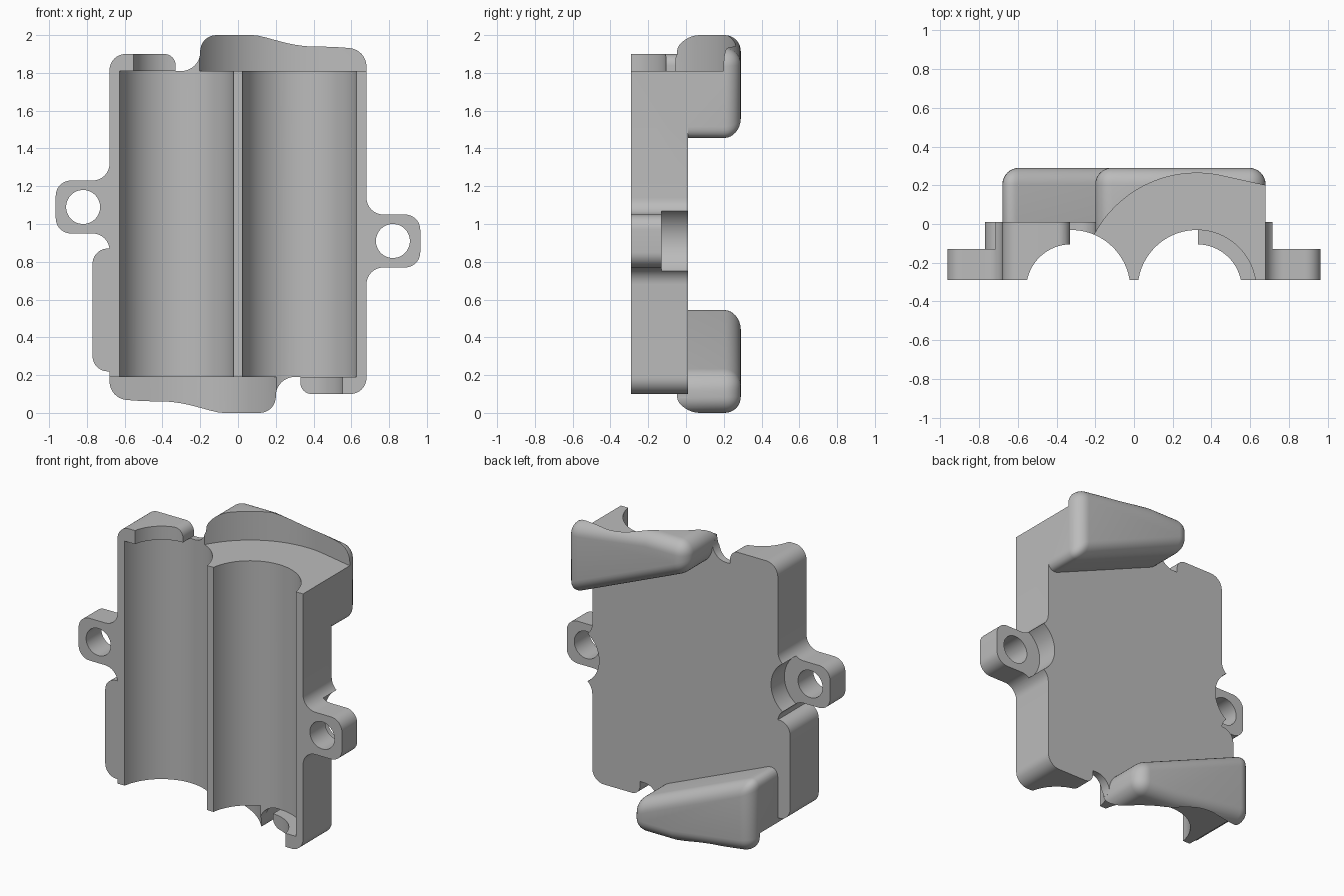
import bpy, bmesh, math
from mathutils import Vector, Matrix

if "Cube" in bpy.data.objects:
    bpy.data.objects.remove(bpy.data.objects["Cube"], do_unlink=True)

GREY = bpy.data.materials.new("plain grey")
GREY.use_nodes = True
GREY.diffuse_color = (0.5, 0.5, 0.5, 1)
GREY.node_tree.nodes["Principled BSDF"].inputs["Base Color"].default_value = (0.5, 0.5, 0.5, 1)

FRONT, BACK = -0.29, 0.01
CX, CY = 0.325, -0.337            # channel axis
HALF_TURN = Matrix.Translation((0, 0, 2)) @ Matrix.Rotation(math.pi, 4, 'Y')


def rounded(corners, steps=10):
    """Outline from (u, v, radius) corners, rounding each with an arc."""
    out = []
    for i, (u, v, r) in enumerate(corners):
        p = Vector((u, v))
        if r == 0:
            out.append(p)
            continue
        a = (Vector(corners[i - 1][:2]) - p).normalized()
        b = (Vector(corners[(i + 1) % len(corners)][:2]) - p).normalized()
        for k in range(steps + 1):
            t = k / steps * math.pi / 2
            out.append(p + a * r * (1 - math.sin(t)) + b * r * (1 - math.cos(t)))
    return out


def prism(name, outline, lo, hi, axis='Y', bevel=0, turned=False):
    """Extrude an outline along y (outline in x, z) or z (outline in x, y)."""
    bm = bmesh.new()
    place = (lambda p, h: (p[0], h, p[1])) if axis == 'Y' else (lambda p, h: (p[0], p[1], h))
    a = [bm.verts.new(place(p, lo)) for p in outline]
    b = [bm.verts.new(place(p, hi)) for p in outline]
    bm.faces.new(a)
    bm.faces.new(b)
    for i in range(len(a)):
        bm.faces.new((a[i - 1], a[i], b[i], b[i - 1]))
    bmesh.ops.recalc_face_normals(bm, faces=bm.faces[:])
    if bevel:
        edges = [e for e in bm.edges if any(v in b for v in e.verts)
                 and e.calc_face_angle() > math.radians(20)]
        bmesh.ops.bevel(bm, geom=edges, offset=bevel, segments=8, profile=0.5,
                        affect='EDGES', clamp_overlap=True)
    if turned:
        bm.transform(HALF_TURN)
    mesh = bpy.data.meshes.new(name)
    bm.to_mesh(mesh)
    bm.free()
    mesh.materials.append(GREY)
    ob = bpy.data.objects.new(name, mesh)
    bpy.context.collection.objects.link(ob)
    return ob


def arc(cx, cy, r, start, end, steps):
    return [(cx + r * math.cos(math.radians(start + (end - start) * k / steps)),
             cy + r * math.sin(math.radians(start + (end - start) * k / steps)))
            for k in range(steps + 1)]


def circle(cx, cy, r, n=96):
    return arc(cx, cy, r, 0, 360, n)[:-1]


def combine(target, other, operation):
    """Apply a boolean and remove the helper."""
    other.hide_render = True
    mod = target.modifiers.new("boolean", 'BOOLEAN')
    mod.operation, mod.object, mod.solver = operation, other, 'EXACT'
    bpy.context.view_layer.objects.active = target
    bpy.ops.object.modifier_apply(modifier=mod.name)
    bpy.data.objects.remove(other, do_unlink=True)


# Plate outline with both lugs, one half turned to make the other
half = [(0.68, 1.81, 0), (0.68, 1.05, 0.09), (0.965, 1.05, 0.08), (0.965, 0.77, 0.08),
        (0.68, 0.77, 0.09), (0.68, 0.19, 0), (0.2, 0.19, 0.1), (0.2, 0.08, 0),
        (0.15, 0.08, 0), (0.15, 0.19, 0)]
body = prism("body", rounded(half + [(-x, 2 - z, r) for x, z, r in half]), FRONT, BACK)

# Wedge shaped end caps on the back
wedge = [(-0.2, 1.80), (-0.2, 2.0), (0.1, 2.0), (0.68, 1.92), (0.68, 1.43)]
for turned in (False, True):
    combine(body, prism("wedge", wedge, -0.1, 0.29, bevel=0.085, turned=turned), 'UNION')

# Edge block on the right side
block = [(-0.77, 0.22, 0.08), (-0.77, 0.87, 0.08), (-0.66, 0.87, 0), (-0.66, 0.22, 0)]
combine(body, prism("block", rounded(block), FRONT, BACK), 'UNION')

# Open channels, curved cap recesses, lug recesses and screw holes
recess = ([(CX - 0.6, -0.5)] + arc(CX, CY, 0.6, 180, 80, 48)
          + [(0.72, 0.19), (0.72, -0.5)])
for turned in (False, True):
    for cutter in (
            prism("channel_cutter", circle(CX, CY, 0.306), -0.1, 2.1, 'Z', turned=turned),
            prism("cap_cutter", recess, 1.81, 2.2, 'Z', turned=turned),
            prism("lug_cutter", circle(0.82, 0.91, 0.19, 64), -0.13, 0.1, turned=turned),
            prism("hole_cutter", circle(0.82, 0.91, 0.09, 48), -0.4, 0.1, turned=turned)):
        combine(body, cutter, 'DIFFERENCE')

# End lips that partly close each channel
lip_outline = rounded([(0.33, 0.19, 0), (0.33, 0.1, 0.06), (0.68, 0.1, 0.085), (0.68, 0.19, 0)])
parts = [body]
for name, turned in (("lower_lip", False), ("upper_lip", True)):
    lip = prism(name, lip_outline, FRONT, BACK, turned=turned)
    combine(lip, prism("lip_cutter", circle(CX, CY, 0.232), -0.1, 2.1, 'Z', turned=turned),
            'DIFFERENCE')
    parts.append(lip)

# Smooth shading with sharp edges kept
bpy.ops.object.select_all(action='DESELECT')
for ob in parts:
    ob.select_set(True)
bpy.context.view_layer.objects.active = body
bpy.ops.object.shade_smooth_by_angle(angle=math.radians(30))
